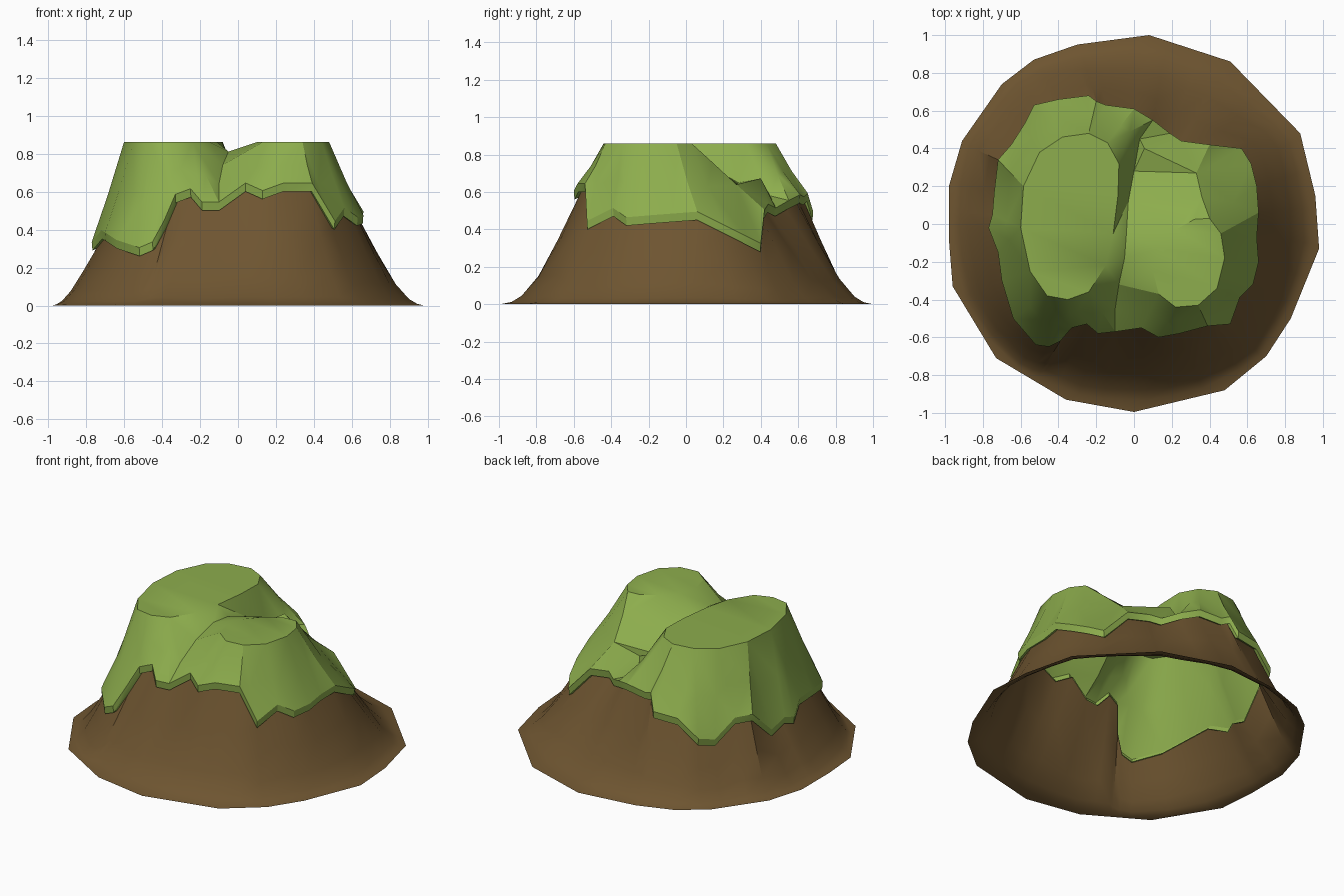
import bpy, math
from mathutils import Vector
from mathutils.geometry import delaunay_2d_cdt

if "Cube" in bpy.data.objects:
    bpy.data.objects.remove(bpy.data.objects["Cube"])

def material(name, rgb):
    m = bpy.data.materials.new(name)
    m.diffuse_color = (*rgb, 1)
    m.use_nodes = True
    m.node_tree.nodes["Principled BSDF"].inputs["Base Color"].default_value = m.diffuse_color
    return m

def add_object(name, verts, faces, mat):
    me = bpy.data.meshes.new(name)
    me.from_pydata([tuple(v) for v in verts], [], faces)
    me.materials.append(mat)
    ob = bpy.data.objects.new(name, me)
    bpy.context.collection.objects.link(ob)
    bpy.ops.object.select_all(action='DESELECT')
    ob.select_set(True)
    bpy.context.view_layer.objects.active = ob
    bpy.ops.object.shade_smooth_by_angle(angle=math.radians(30))
    return ob

grass = material("grass green", (0.266, 0.418, 0.074))
earth = material("earth brown", (0.155, 0.09, 0.03))

# jagged hem of the grass, counter-clockwise from the right: x, y, lower z
HEM = [(.66, .06, .45), (.65, .2, .38), (.62, .32, .32), (.57, .4, .28),
       (.4, .42, .46), (.25, .44, .49), (.19, .48, .47), (.1, .55, .51),
       (0, .61, .54), (-.15, .63, .53), (-.2, .65, .55), (-.24, .68, .45),
       (-.4, .66, .44), (-.53, .63, .33), (-.58, .53, .30), (-.65, .42, .42),
       (-.72, .34, .43), (-.74, .17, .27), (-.75, .05, .31), (-.77, -.02, .29),
       (-.72, -.15, .35), (-.7, -.3, .34), (-.64, -.5, .30), (-.52, -.64, .26),
       (-.45, -.65, .29), (-.39, -.62, .40), (-.33, -.55, .54), (-.25, -.53, .57),
       (-.19, -.58, .50), (-.1, -.57, .50), (.04, -.55, .60), (.13, -.6, .56),
       (.24, -.58, .60), (.39, -.54, .60), (.51, -.53, .40), (.56, -.39, .47),
       (.63, -.32, .42), (.66, -.2, .43), (.65, -.07, .44)]
HEM = [Vector(p) for p in HEM]
n = len(HEM)

# ground outline
BASE = [(.96, .15), (.88, .48), (.51, .86), (.08, 1), (-.3, .95), (-.53, .87),
        (-.7, .74), (-.91, .44), (-.98, .2), (-.98, -.08), (-.96, -.33), (-.73, -.71),
        (-.36, -.93), (0, -.995), (.48, -.88), (.7, -.7), (.83, -.5), (.98, -.13)]

def base_point(d):
    """Where the ray from the centre along d meets the ground outline."""
    for i, a in enumerate(BASE):
        a, b = Vector(a), Vector(BASE[(i + 1) % len(BASE)])
        ca, cb = d.cross(a), d.cross(b)
        if ca <= 0 < cb and d.dot(a + b) > 0:
            return a.lerp(b, ca / (ca - cb))

def inset(p, amount, dz):
    r = p.xy.length
    q = p.xy * ((r - amount) / r)
    return Vector((q.x, q.y, p.z + dz))

def bands(rows, first=0):
    return [(first + r * n + i, first + r * n + (i + 1) % n,
             first + (r + 1) * n + (i + 1) % n, first + (r + 1) * n + i)
            for r in range(rows) for i in range(n)]

# earth slope: flared profile from the ground up to the hem, open below
tops = [inset(p, .025, .01) for p in HEM]
verts = []
for s, h in [(0, 0), (.1, .02), (.22, .075), (.42, .25), (.7, .6), (1, 1)]:
    for t in tops:
        q = base_point(t.xy).lerp(t.xy, s)
        verts.append((q.x, q.y, t.z * h))
# ground corners land exactly on the outline corners nearest to them
for b in BASE:
    i = min(range(n), key=lambda k: (Vector(verts[k]).xy - Vector(b)).length)
    verts[i] = (b[0], b[1], 0)
add_object("earth_slope", verts, bands(5), earth)

# flat tops of the two mounds
TOP = .86
LEFT = [(-.6, -.02), (-.585, .2), (-.5, .38), (-.38, .46), (-.24, .48), (-.14, .43),
        (-.08, .32), (-.085, .15), (-.11, -.05), (-.15, -.22), (-.24, -.36),
        (-.35, -.4), (-.46, -.38), (-.55, -.25)]
RIGHT = [(.13, -.13), (.22, -.03), (.32, .025), (.4, .03), (.46, -.05), (.48, -.18),
         (.44, -.34), (.34, -.43), (.22, -.44), (.13, -.37), (.1, -.25)]
# valley floor from back to front, and the back ridge of the right mound
VALLEY = [(.03, .45, .58), (0, .28, .65), (-.03, .12, .74), (-.04, -.05, .8),
          (-.05, -.18, .81), (-.08, -.32, .74), (-.1, -.45, .64)]
RIDGE = [(.36, .14, .76), (.33, .27, .64)]

# grass cap: hem, flat tops and valley joined by one triangulation
pts, edges = [], []
def add_line(line, closed):
    k = len(pts)
    pts.extend(Vector(p) for p in line)
    m = len(line)
    edges.extend((k + i, k + (i + 1) % m) for i in range(m if closed else m - 1))

rim = [p + Vector((0, 0, .045)) for p in HEM]
add_line(rim, True)
for outline in (LEFT, RIGHT):
    add_line([(x, y, TOP) for x, y in outline], True)
add_line(VALLEY, False)
add_line(RIDGE, False)
plateau = [Vector((x, y, TOP)) for x, y in LEFT + RIGHT]
for p in rim:                       # slightly hollow flanks
    q = min(plateau, key=lambda v: (v.xy - p.xy).length)
    if (q.xy - p.xy).length < .32:
        m = p.lerp(q, .5)
        pts.append(Vector((m.x, m.y, m.z - .015)))

v2, _, tris, origin, _, _ = delaunay_2d_cdt(
    [p.xy for p in pts], edges, [list(range(n))], 1, 1e-5)
cap = [Vector((v.x, v.y, pts[o[0]].z if o else .6)) for v, o in zip(v2, origin)]

# folded lip below the hem
first = len(cap)
lip = [inset(p, .03, .012) for p in HEM] + [inset(p, .004, 0) for p in HEM] + rim
add_object("grass_cap", cap + lip, [tuple(t) for t in tris] + bands(2, first), grass)
